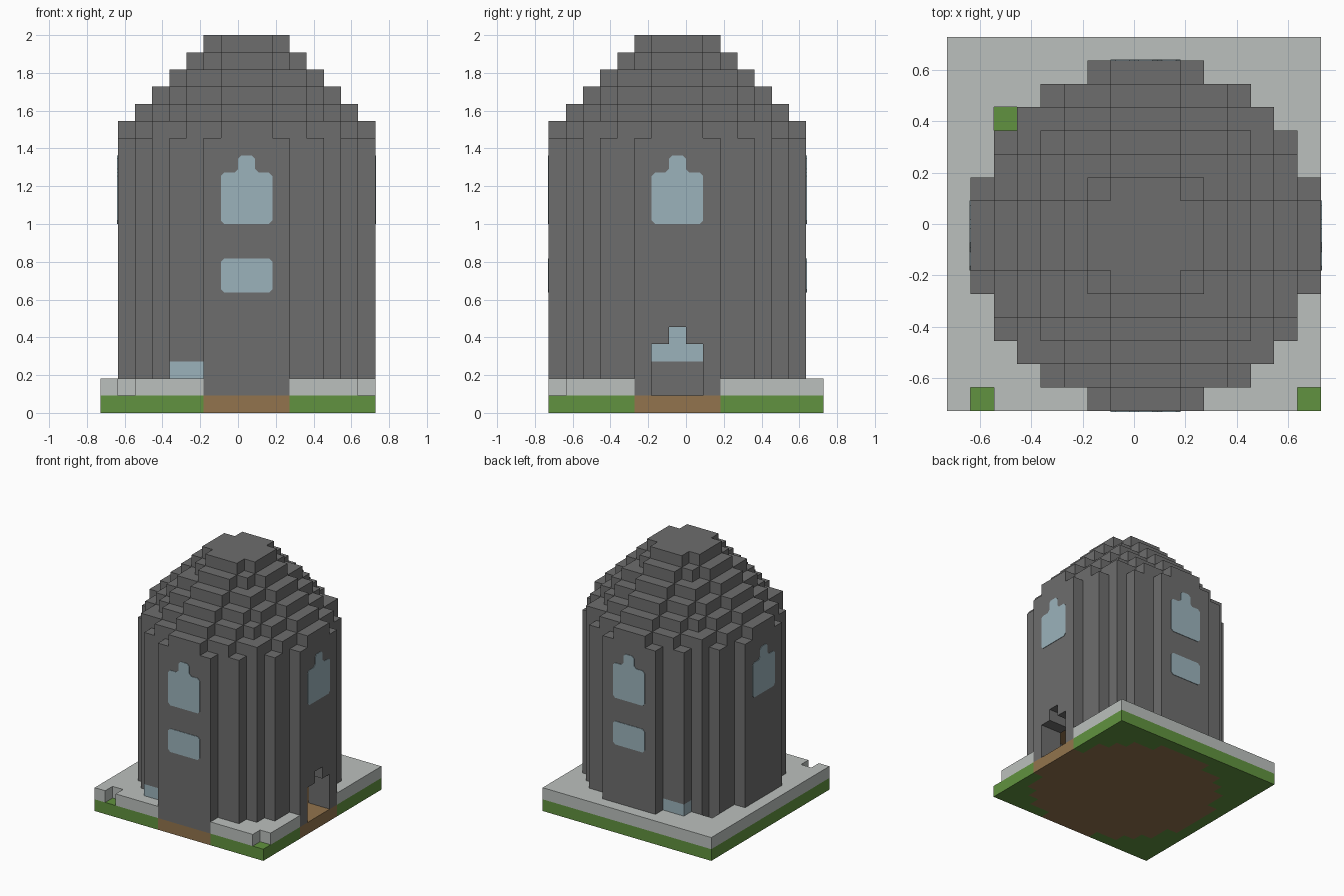
import bpy
import bmesh
from math import pi
from mathutils import Matrix, Vector

cube = bpy.data.objects.get("Cube")
if cube:
    bpy.data.objects.remove(cube, do_unlink=True)

U = 1 / 11                      # edge of one block
CX, CY = 0.5, -0.5              # tower axis, in blocks


def material(name, r, g, b):
    m = bpy.data.materials.new(name)
    m.use_nodes = True
    m.diffuse_color = (r, g, b, 1)
    m.node_tree.nodes["Principled BSDF"].inputs["Base Color"].default_value = (r, g, b, 1)
    return m


STONE = material("dark_stone", 0.155, 0.155, 0.155)
SLAB = material("pale_stone", 0.50, 0.53, 0.51)
GRASS = material("grass_green", 0.12, 0.29, 0.05)
EARTH = material("earth_brown", 0.29, 0.175, 0.075)
GLASS = material("pale_blue_glass", 0.33, 0.45, 0.50)


def finish(name, bm, mat):
    mesh = bpy.data.meshes.new(name)
    bm.to_mesh(mesh)
    bm.free()
    mesh.materials.append(mat)
    ob = bpy.data.objects.new(name, mesh)
    bpy.context.collection.objects.link(ob)
    return ob


def blocks(name, cells, mat):
    """Skin a set of (dx, dy, layer) blocks, keeping only the exposed faces."""
    bm = bmesh.new()
    for cell in cells:
        centre = Vector(cell) + Vector((CX, CY, 0.5))
        for axis in range(3):
            for sign in (-1, 1):
                near = list(cell)
                near[axis] += sign
                if tuple(near) in cells:
                    continue
                n, a, b = Vector(), Vector(), Vector()
                n[axis] = sign / 2
                a[(axis + 1) % 3] = 0.5
                b[(axis + 2) % 3] = sign / 2
                corners = (-a - b, a - b, a + b, b - a)
                bm.faces.new([bm.verts.new((centre + n + c) * U) for c in corners])
    bmesh.ops.remove_doubles(bm, verts=bm.verts, dist=U / 100)
    return finish(name, bm, mat)


def box(xs, ys, zs):
    return {(x, y, z) for x in xs for y in ys for z in zs}


def disc(radius, layer, hole=0):
    span = range(-8, 9)
    return {(x, y, layer) for x in span for y in span
            if (x * x + y * y <= radius ** 2) and (not hole or x * x + y * y > hole ** 2)}


# Ground: square of grass around a round earth floor
FULL, INNER = 7.5, 6.05
plot_x, plot_y = range(-8, 8), range(-7, 9)
floor = disc(FULL, 0)
blocks("earth_floor", floor, EARTH)
blocks("grass", box(plot_x, plot_y, [0]) - floor, GRASS)

# Paving around the tower, with three missing stones
gaps = {(-7, -7, 1), (7, -7, 1), (-6, 5, 1)}
blocks("paving", box(plot_x, plot_y, [1]) - disc(FULL, 1) - gaps, SLAB)

# Hollow tower wall with doorway and low glass blocks
wall = set()
for k in range(1, 16):
    wall |= disc(FULL, k, INNER)
doorway = box((6, 7), (-1, 0, 1), (1, 2, 3)) | box((6, 7), (0,), (4,))
low_glass = box((-4, -3), (-6, 6), (2,))
blocks("tower_wall", wall - doorway - low_glass, STONE)
blocks("low_glass", low_glass, GLASS)

# Stepped dome, each course shrinking by just under one block
dome = set()
for n in range(6):
    radius = 7.1 - 0.9 * n
    dome |= disc(radius, 16 + n, 0 if n > 3 else radius - 1.9)
blocks("stepped_dome", dome, STONE)

# Inside: upper floor and a screen facing the door
blocks("upper_floor", disc(6, 6), EARTH)
blocks("screen_base", box((-5,), range(-2, 3), (1, 2)), STONE)
blocks("screen_glass", box((-5,), range(-2, 3), (3, 4, 5)), GLASS)


def pane(name, half_outline, angle, distance=7.5):
    """Thin window plate; half_outline is the right half, bottom to top."""
    outline = half_outline + [(-x, z) for x, z in reversed(half_outline)]
    bm = bmesh.new()
    face = bm.faces.new([bm.verts.new((x, 0, z)) for x, z in outline])
    out = bmesh.ops.extrude_face_region(bm, geom=[face])
    moved = [v for v in out["geom"] if isinstance(v, bmesh.types.BMVert)]
    bmesh.ops.translate(bm, verts=moved, vec=(0, -0.04, 0))
    bmesh.ops.recalc_face_normals(bm, faces=bm.faces)
    bm.transform(Matrix.Scale(U, 4) @ Matrix.Translation((CX, CY, 0))
                 @ Matrix.Rotation(angle, 4, "Z") @ Matrix.Translation((0, -distance, 0)))
    finish(name, bm, GLASS)


# Windows: arched ones on all four sides, wide ones at front and back
c = 0.2
arched = [(1.5 - c, 11), (1.5, 11 + c), (1.5, 14 - c), (1.5 - c, 14),
          (0.5 + c, 14), (0.5, 14 + c), (0.5, 15 - c), (0.5 - c, 15)]
wide = [(1.5 - c, 7), (1.5, 7 + c), (1.5, 9 - c), (1.5 - c, 9)]
for i, side in enumerate(("front", "right", "back", "left")):
    pane(side + "_arched_window", arched, i * pi / 2)
    if side in ("front", "back"):
        pane(side + "_wide_window", wide, i * pi / 2)
